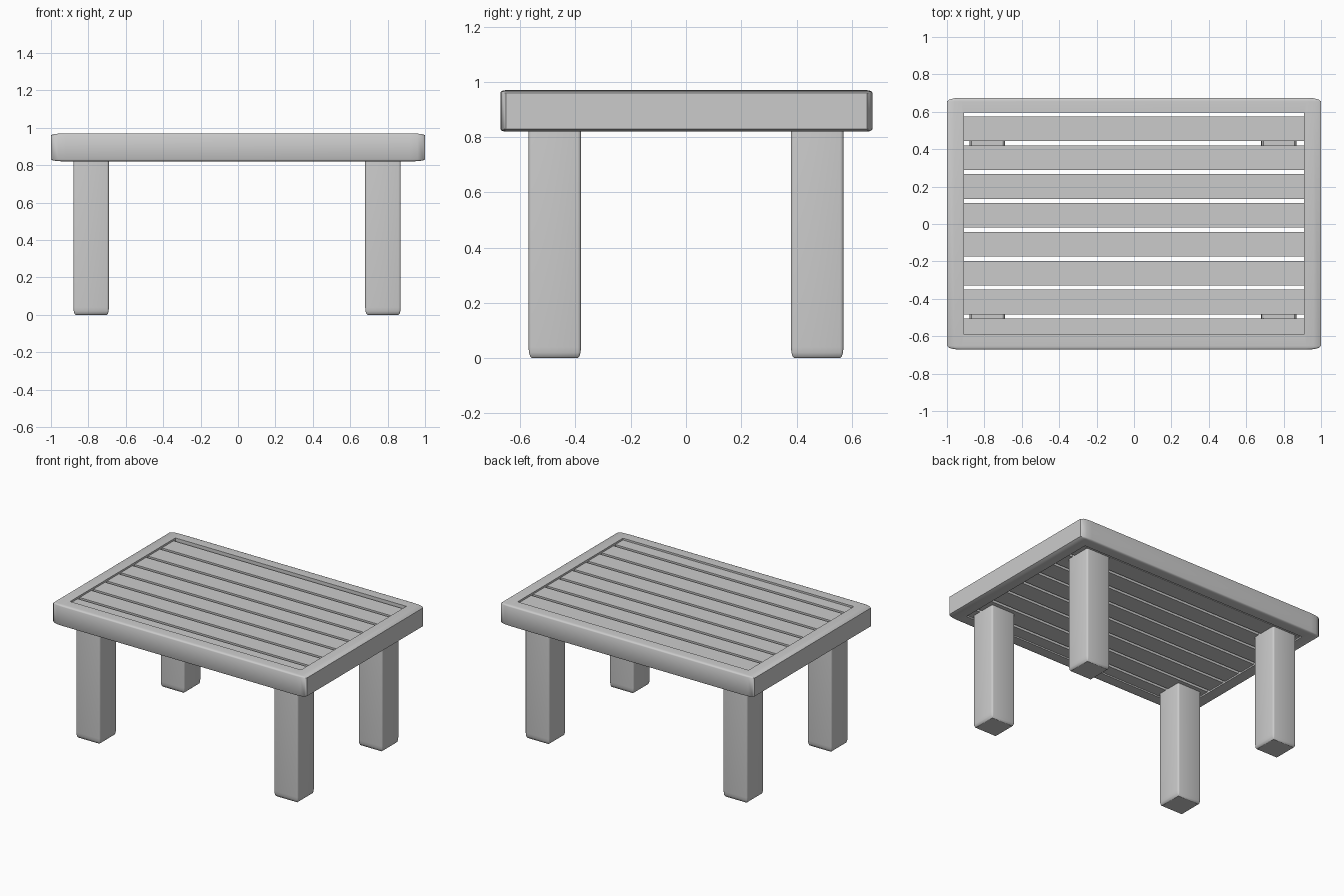
import bpy, bmesh, math
from mathutils import Vector

if "Cube" in bpy.data.objects:
    bpy.data.objects.remove(bpy.data.objects["Cube"])


def box(name, lo, hi, round_xyz=None, segments=3):
    """Box between two corners, with edges rounded by a separate radius per axis."""
    lo, hi = Vector(lo), Vector(hi)
    size, centre = hi - lo, (lo + hi) / 2
    r = Vector(round_xyz) if round_xyz else Vector((1, 1, 1))
    bm = bmesh.new()
    bmesh.ops.create_cube(bm, size=1)
    bmesh.ops.scale(bm, vec=[s / k for s, k in zip(size, r)], verts=bm.verts)
    if round_xyz:
        bmesh.ops.bevel(bm, geom=bm.edges[:], offset=1, segments=segments,
                        profile=0.5, affect='EDGES')
    bmesh.ops.scale(bm, vec=r, verts=bm.verts)
    bmesh.ops.translate(bm, vec=centre, verts=bm.verts)
    bmesh.ops.recalc_face_normals(bm, faces=bm.faces[:])
    mesh = bpy.data.meshes.new(name)
    bm.to_mesh(mesh)
    bm.free()
    obj = bpy.data.objects.new(name, mesh)
    bpy.context.collection.objects.link(obj)
    return obj


def smooth(obj, angle=40):
    bpy.ops.object.select_all(action='DESELECT')
    obj.select_set(True)
    bpy.context.view_layer.objects.active = obj
    bpy.ops.object.shade_smooth_by_angle(angle=math.radians(angle))


# Rounded rectangular frame with an open middle
frame = box("table_frame", (-1, -0.672, 0.82), (1, 0.675, 0.97), (0.08, 0.02, 0.01))
opening = box("frame_opening_cutter", (-0.91, -0.59, 0.7), (0.91, 0.595, 1.1))
opening.hide_render = True
opening.hide_viewport = True
cut = frame.modifiers.new("opening", 'BOOLEAN')
cut.operation = 'DIFFERENCE'
cut.solver = 'EXACT'
cut.object = opening
smooth(frame)

# Eight slats running lengthwise; the front one is trimmed by the frame
for i in range(8):
    top = 0.575 - i * 0.1543
    bottom = max(top - 0.132, -0.59)
    box(f"slat_{i + 1}", (-0.912, bottom, 0.83), (0.912, top, 0.957))

# Four square legs with softened edges
for side, x in (("left", -0.785), ("right", 0.775)):
    for end, y in (("front", -0.475), ("back", 0.475)):
        leg = box(f"{end}_{side}_leg", (x - 0.095, y - 0.095, 0),
                  (x + 0.095, y + 0.095, 0.87), (0.012, 0.012, 0.04))
        smooth(leg)
